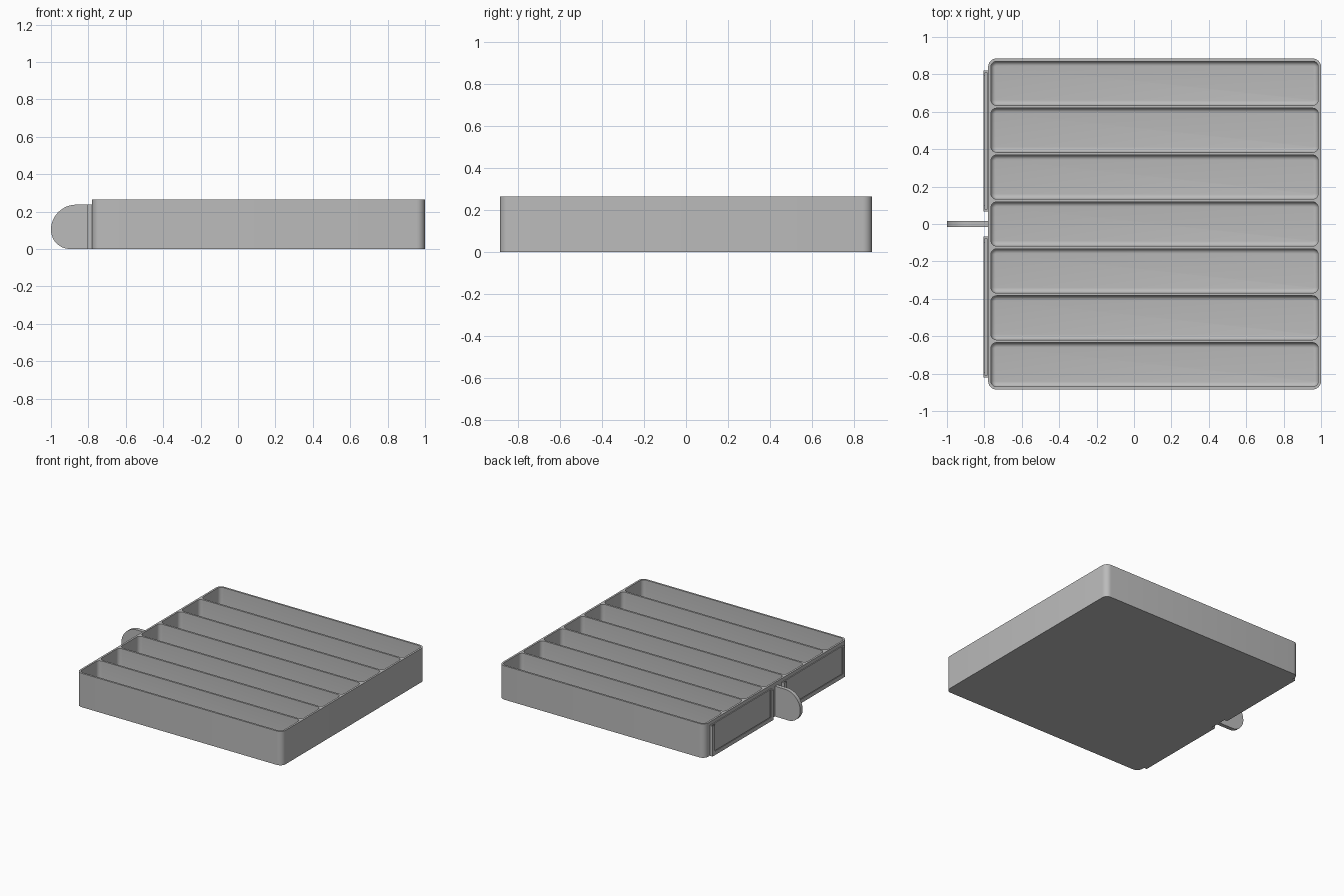
import bpy, bmesh, math

cube = bpy.data.objects.get("Cube")
if cube:
    bpy.data.objects.remove(cube, do_unlink=True)

grey = bpy.data.materials.new("plain grey")
grey.use_nodes = True
COLOR = (0.5, 0.5, 0.5, 1)
grey.diffuse_color = COLOR
grey.node_tree.nodes["Principled BSDF"].inputs["Base Color"].default_value = COLOR

LEFT, RIGHT, HALF_Y, HEIGHT = -0.78, 1.0, 0.885, 0.265
WALL, FLOOR, CELLS = 0.015, 0.015, 7


def finish(bm, name, smooth=False):
    bmesh.ops.recalc_face_normals(bm, faces=bm.faces)
    mesh = bpy.data.meshes.new(name)
    bm.to_mesh(mesh)
    bm.free()
    mesh.materials.append(grey)
    obj = bpy.data.objects.new(name, mesh)
    bpy.context.collection.objects.link(obj)
    if smooth:
        bpy.ops.object.select_all(action='DESELECT')
        obj.select_set(True)
        bpy.context.view_layer.objects.active = obj
        bpy.ops.object.shade_smooth_by_angle(angle=math.radians(35))
    return obj


def ring(bm, x0, x1, y0, y1, r, z, steps=6):
    """Vertices of a rounded rectangle at height z."""
    verts = []
    corners = [(x1 - r, y1 - r), (x0 + r, y1 - r), (x0 + r, y0 + r), (x1 - r, y0 + r)]
    for q, (cx, cy) in enumerate(corners):
        for i in range(steps + 1):
            a = (q + i / steps) * math.pi / 2
            verts.append(bm.verts.new((cx + r * math.cos(a), cy + r * math.sin(a), z)))
    return verts


def bridge(bm, a, b):
    for i in range(len(a)):
        j = (i + 1) % len(a)
        bm.faces.new((a[i], a[j], b[j], b[i]))


def loop_edges(bm, loop):
    return [bm.edges.get((loop[i - 1], loop[i])) for i in range(len(loop))]


# Tray: rounded outer shell with a row of hollow, filleted compartments
bm = bmesh.new()
outer = (LEFT, RIGHT, -HALF_Y, HALF_Y, 0.045)
base = ring(bm, *outer, 0)
rim = ring(bm, *outer, HEIGHT)
bm.faces.new(base)
bridge(bm, base, rim)
rim_edges = loop_edges(bm, rim)
pitch = (2 * HALF_Y - WALL) / CELLS
fillet = 0.025
for n in range(CELLS):
    y0 = -HALF_Y + WALL + n * pitch
    y1 = y0 + pitch - WALL
    levels = [(0, HEIGHT)]
    for k in range(6):
        a = k / 5 * math.pi / 2
        levels.append((fillet * (1 - math.cos(a)), FLOOR + fillet * (1 - math.sin(a))))
    rings = [ring(bm, LEFT + WALL + t, RIGHT - WALL - t, y0 + t, y1 - t, 0.03 - t, z)
             for t, z in levels]
    for a, b in zip(rings, rings[1:]):
        bridge(bm, a, b)
    bm.faces.new(rings[-1])
    rim_edges += loop_edges(bm, rings[0])
bmesh.ops.triangle_fill(bm, edges=rim_edges, use_beauty=True, normal=(0, 0, 1))
finish(bm, "compartment_tray", True)


# Pull tab: upright fin with a rounded outer end
bm = bmesh.new()
TOP, TIP, R_TOP, R_LOW = 0.237, -1.0, 0.135, 0.102
outline = [(LEFT, 0), (LEFT, TOP)]
for r, cz, start in ((R_TOP, TOP - R_TOP, 90), (R_LOW, R_LOW, 180)):
    for i in range(13):
        a = math.radians(start + i * 7.5)
        outline.append((TIP + r + r * math.cos(a), cz + r * math.sin(a)))
face = bm.faces.new([bm.verts.new((x, -0.015, z)) for x, z in outline])
ext = bmesh.ops.extrude_face_region(bm, geom=[face])
bmesh.ops.translate(bm, vec=(0, 0.03, 0),
                    verts=[v for v in ext["geom"] if isinstance(v, bmesh.types.BMVert)])
bmesh.ops.remove_doubles(bm, verts=bm.verts, dist=0.0005)
finish(bm, "pull_tab", True)


def add_box(bm, x0, x1, y0, y1, z0, z1):
    geom = bmesh.ops.create_cube(bm, size=1)["verts"]
    for v in geom:
        v.co = ((x0 + x1) / 2 + v.co.x * (x1 - x0),
                (y0 + y1) / 2 + v.co.y * (y1 - y0),
                (z0 + z1) / 2 + v.co.z * (z1 - z0))


# Label holders: back plate, end posts and folded lips, open at the top
FRONT, NEAR, FAR = -0.805, 0.068, 0.82
for side, name in ((1, "back_label_holder"), (-1, "front_label_holder")):
    bm = bmesh.new()

    def part(x0, x1, y0, y1, z0, z1):
        add_box(bm, x0, x1, min(side * y0, side * y1), max(side * y0, side * y1), z0, z1)

    part(-0.787, LEFT, NEAR, FAR, 0, TOP)
    part(FRONT, -0.787, NEAR, FAR, 0, 0.012)
    part(FRONT, -0.797, NEAR, FAR, 0.012, 0.03)
    for y_out, s in ((NEAR, 1), (FAR, -1)):
        part(FRONT, -0.787, y_out, y_out + s * 0.01, 0.012, TOP)
        part(FRONT, -0.797, y_out + s * 0.01, y_out + s * 0.03, 0.03, TOP)
    finish(bm, name)
